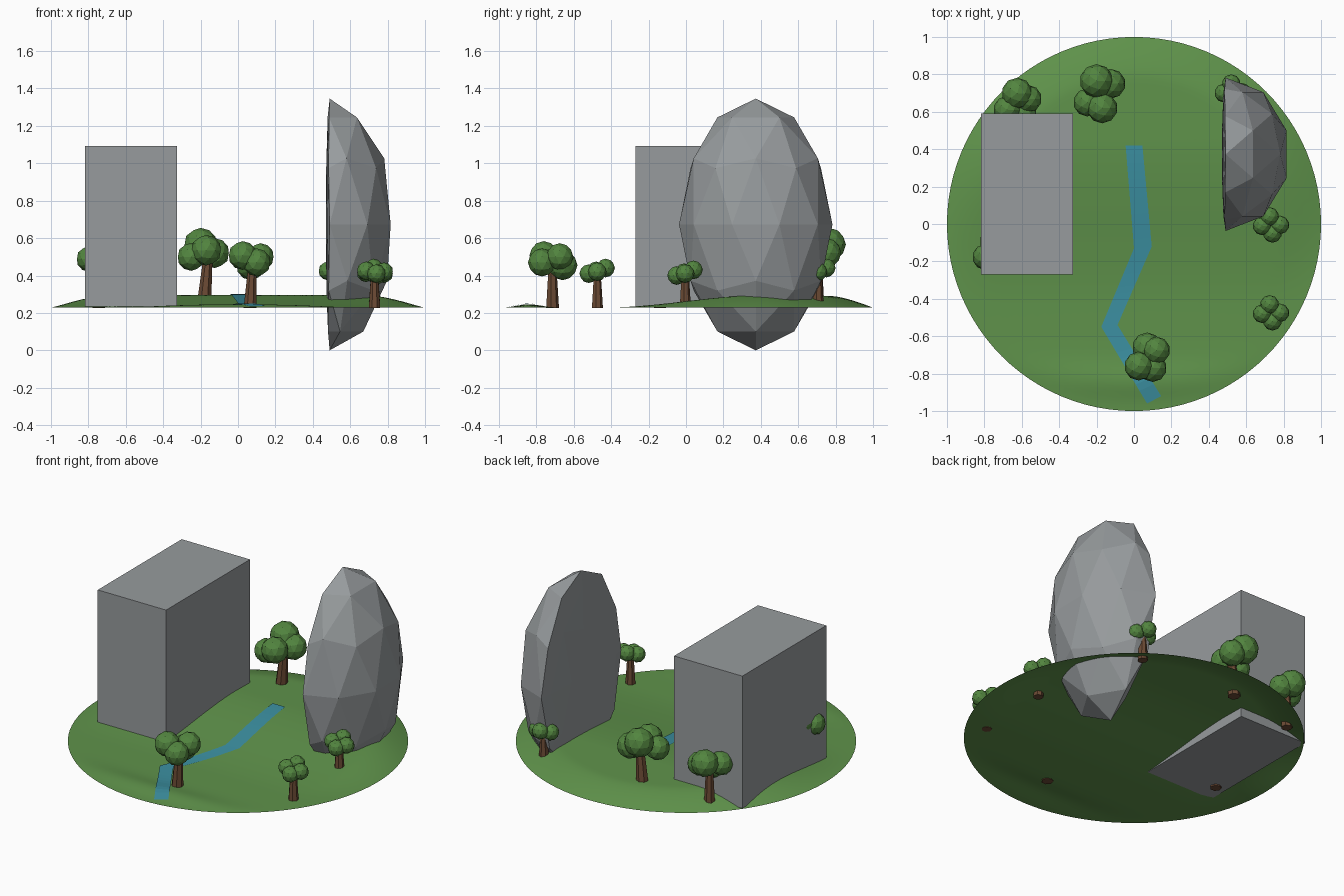
import bpy
import bmesh
from math import cos, sin, pi, exp
from mathutils import Vector, Matrix

old = bpy.data.objects.get("Cube")
if old:
    bpy.data.objects.remove(old, do_unlink=True)


def material(name, rgb):
    m = bpy.data.materials.new(name)
    m.use_nodes = True
    m.diffuse_color = (*rgb, 1)
    m.node_tree.nodes["Principled BSDF"].inputs["Base Color"].default_value = (*rgb, 1)
    return m


GRASS = material("grass green", (0.115, 0.29, 0.07))
STONE = material("stone grey", (0.31, 0.33, 0.34))
WATER = material("water blue", (0.045, 0.28, 0.36))
LEAF = material("leaf green", (0.085, 0.235, 0.05))
BARK = material("bark brown", (0.15, 0.07, 0.035))


def finish(bm, name, mat, smooth=False):
    mesh = bpy.data.meshes.new(name)
    bmesh.ops.recalc_face_normals(bm, faces=bm.faces)
    for f in bm.faces:
        f.smooth = smooth
    bm.to_mesh(mesh)
    bm.free()
    mesh.materials.append(mat)
    obj = bpy.data.objects.new(name, mesh)
    bpy.context.collection.objects.link(obj)
    return obj


def ground_z(x, y):
    """Height of the meadow: low in front, a gentle hill behind, a rounded rim."""
    r = min(1, (x * x + y * y) ** 0.5)
    t = max(0, min(1, (y + 0.45) / 0.9))
    hill = 0.069 * t * t * (3 - 2 * t) - 0.02 * max(0, y - 0.45)
    lip = 0.022 * exp(-((y + 0.86) / 0.1) ** 2)
    edge = 1 - (max(0, r - 0.78) / 0.22) ** 1.5
    return 0.228 + (hill + lip) * edge


# Meadow: an open round sheet made from concentric rings
bm = bmesh.new()
SIDES, RINGS = 96, 40
centre = bm.verts.new((0, 0, ground_z(0, 0)))
previous = None
for i in range(1, RINGS + 1):
    r = i / RINGS
    pts = [(r * cos(2 * pi * k / SIDES), r * sin(2 * pi * k / SIDES)) for k in range(SIDES)]
    ring = [bm.verts.new((x, y, ground_z(x, y))) for x, y in pts]
    for k in range(SIDES):
        n = (k + 1) % SIDES
        if previous:
            bm.faces.new((previous[k], ring[k], ring[n], previous[n]))
        else:
            bm.faces.new((centre, ring[k], ring[n]))
    previous = ring
meadow = finish(bm, "meadow", GRASS, smooth=True)
if meadow.data.polygons[0].normal.z < 0:
    meadow.data.flip_normals()

# Stream: a ribbon draped on the meadow
left_bank = [(-0.045, 0.42), (0.0, -0.13), (-0.175, -0.55), (0.07, -0.96)]
right_bank = [(0.045, 0.42), (0.095, -0.12), (-0.088, -0.54), (0.145, -0.92)]
bm = bmesh.new()
STEPS = 12
previous = None
for i in range(3 * STEPS + 1):
    seg = min(i // STEPS, 2)
    t = i / STEPS - seg
    row = []
    for bank in (left_bank, right_bank):
        p = Vector(bank[seg]).lerp(Vector(bank[seg + 1]), t)
        row.append(bm.verts.new((p.x, p.y, ground_z(p.x, p.y) + 0.004)))
    if previous:
        bm.faces.new((previous[0], row[0], row[1], previous[1]))
    previous = row
stream = finish(bm, "stream", WATER)
if stream.data.polygons[0].normal.z < 0:
    stream.data.flip_normals()

# Stone block
bm = bmesh.new()
bmesh.ops.create_cube(bm, size=1)
bmesh.ops.scale(bm, vec=(0.49, 0.86, 0.857), verts=bm.verts)
bmesh.ops.translate(bm, vec=(-0.572, 0.16, 0.664), verts=bm.verts)
finish(bm, "stone_block", STONE)

# Standing boulder: faceted egg with its inner side pressed almost flat
bm = bmesh.new()
bmesh.ops.create_icosphere(bm, subdivisions=2, radius=1)
bmesh.ops.rotate(bm, matrix=Matrix.Rotation(pi, 3, "Z"), verts=bm.verts)
for v in bm.verts:
    if v.co.x < 0:
        v.co.x *= 0.06
bmesh.ops.scale(bm, vec=(0.343, 0.41, 0.673), verts=bm.verts)
bmesh.ops.translate(bm, vec=(0.49, 0.373, 0.673), verts=bm.verts)
finish(bm, "standing_boulder", STONE)


def tree(name, x, y, trunk_height, trunk_radius, blobs, lean=0.0):
    """Tapered trunk plus a crown of faceted blobs (dx, dy, z, radius)."""
    base = max(0.226, ground_z(x, y) - 0.025)
    bm = bmesh.new()
    bmesh.ops.create_cone(bm, cap_ends=True, segments=7, radius1=trunk_radius,
                          radius2=trunk_radius * 0.65, depth=trunk_height)
    for v in bm.verts:
        v.co.x += lean * (v.co.z / trunk_height + 0.5)
    bmesh.ops.translate(bm, vec=(x, y, base + trunk_height / 2), verts=bm.verts)
    finish(bm, name + "_trunk", BARK)
    bm = bmesh.new()
    for dx, dy, z, r in blobs:
        bmesh.ops.create_icosphere(bm, subdivisions=2, radius=r,
                                   matrix=Matrix.Translation((x + dx, y + dy, z)))
    finish(bm, name + "_crown", LEAF)


def crown(z, s):
    """Standard four-blob crown around height z."""
    return [(0, 0.05 * s, z + 0.04 * s, 0.085 * s), (0.06 * s, 0.02 * s, z + 0.01 * s, 0.075 * s),
            (-0.055 * s, -0.04 * s, z + 0.02 * s, 0.075 * s),
            (0.03 * s, -0.06 * s, z - 0.025 * s, 0.078 * s)]


# Trees
tree("front_tree", 0.065, -0.715, 0.2, 0.036,
     [(0.005, 0.055, 0.455, 0.08), (0.055, 0.04, 0.5, 0.073),
      (-0.04, -0.045, 0.507, 0.077), (0.035, -0.055, 0.47, 0.075)], 0.01)
tree("back_tree", -0.18, 0.7, 0.24, 0.038,
     [(-0.02, 0.065, 0.565, 0.09), (0.055, 0.05, 0.52, 0.08),
      (-0.07, -0.05, 0.5, 0.075), (0.01, -0.08, 0.535, 0.082)], 0.02)
tree("back_left_tree", -0.625, 0.65, 0.22, 0.034, crown(0.48, 0.98))
tree("hidden_tree", -0.745, -0.14, 0.22, 0.034, crown(0.47, 0.92))
small_trees = [("right_tree", 0.73, -0.005, 0.41), ("front_right_tree", 0.73, -0.475, 0.42),
               ("back_right_tree", 0.525, 0.705, 0.42)]
for name, x, y, z in small_trees:
    tree(name, x, y, 0.17, 0.031,
         [(-0.005, 0.045, z + 0.02, 0.05), (0.05, 0.0, z, 0.05),
          (-0.045, -0.005, z + 0.005, 0.05), (0.01, -0.045, z - 0.01, 0.05)])
